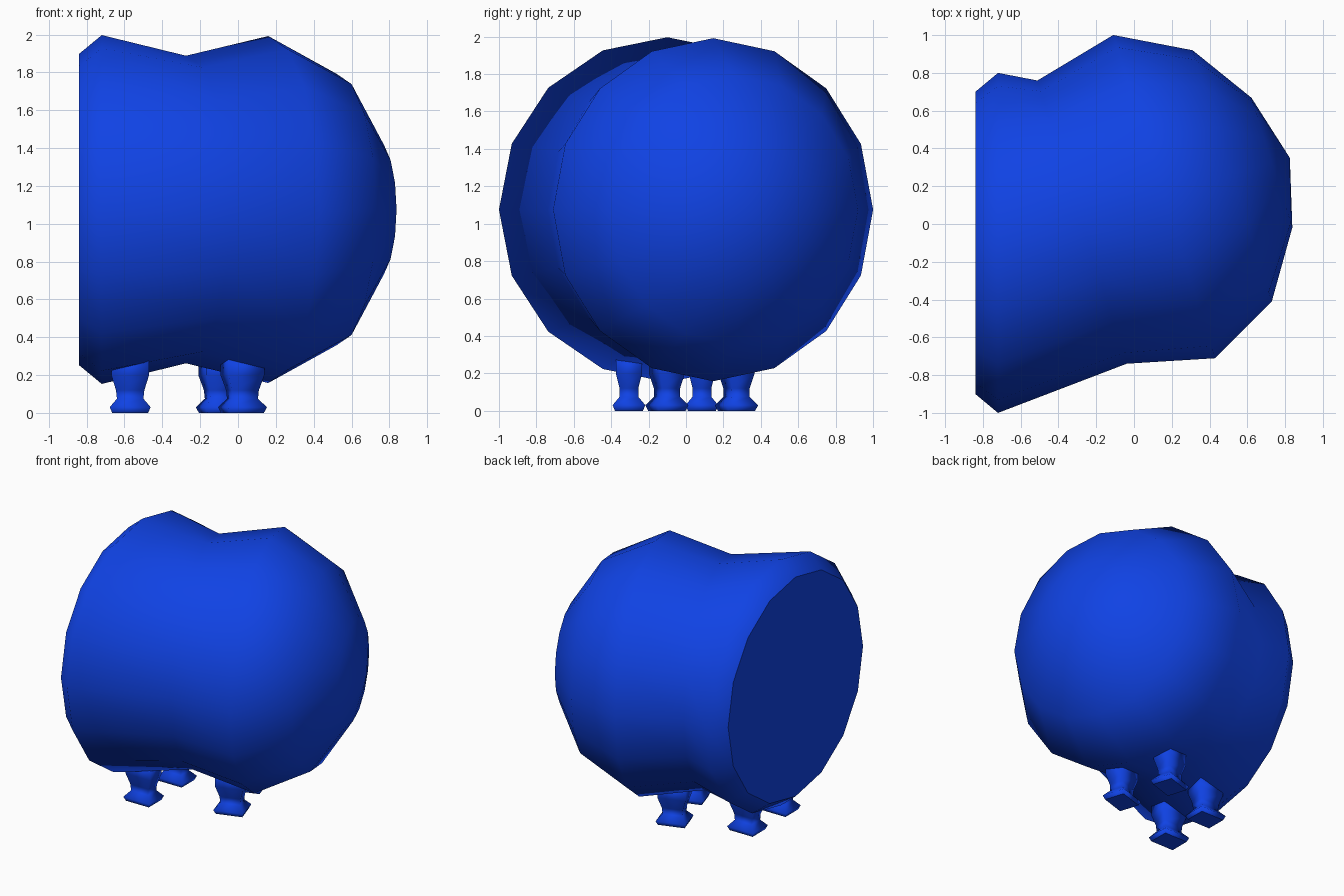
import bpy, bmesh
from math import sin, cos, pi, radians
from mathutils import Matrix, Vector

if "Cube" in bpy.data.objects:
    bpy.data.objects.remove(bpy.data.objects["Cube"])

blue = bpy.data.materials.new("blue")
blue.diffuse_color = (0.005, 0.055, 0.78, 1)
blue.use_nodes = True
blue.node_tree.nodes["Principled BSDF"].inputs["Base Color"].default_value = blue.diffuse_color
TILT = radians(17.5)


def loft(name, rings, pole=None, flat_cap=False):
    """Skin a list of point rings, closing the end with a cap or a pole."""
    bm = bmesh.new()
    vs = [[bm.verts.new(p) for p in ring] for ring in rings]
    n = len(vs[0])
    for a, b in zip(vs, vs[1:]):
        for i in range(n):
            j = (i + 1) % n
            bm.faces.new((a[i], a[j], b[j], b[i]))
    cap = bm.faces.new(vs[0][::-1])
    if pole:
        tip = bm.verts.new(pole)
        for i in range(n):
            bm.faces.new((vs[-1][i], vs[-1][(i + 1) % n], tip))
    else:
        bm.faces.new(vs[-1])
    bmesh.ops.recalc_face_normals(bm, faces=bm.faces)
    for f in bm.faces:
        f.smooth = True
    cap.smooth = not flat_cap
    me = bpy.data.meshes.new(name)
    bm.to_mesh(me)
    bm.free()
    me.materials.append(blue)
    ob = bpy.data.objects.new(name, me)
    bpy.context.collection.objects.link(ob)
    return ob


def body_ring(x, y, r_side, r_up, turn, n=16):
    rot = Matrix.Rotation(turn, 3, 'Z')
    return [Vector((x, y, 1.075)) + rot @ Vector((0, r_side * cos(2 * pi * i / n), r_up * sin(2 * pi * i / n)))
            for i in range(n)]


# Body: flat left end, pinched waist, domed right end turned to the back
loft("body", [body_ring(*r) for r in (
    (-0.84, -0.10, 0.80, 0.823, 0),
    (-0.72, -0.10, 0.90, 0.922, 0),
    (-0.275, 0.01, 0.786, 0.813, TILT),
    (0.16, 0.145, 0.897, 0.917, TILT),
    (0.52, 0.255, 0.697, 0.718, TILT),
    (0.73, 0.325, 0.36, 0.37, TILT))],
    pole=(0.825, 0.35, 1.075), flat_cap=True)

# Legs: square foot, narrow ankle, flared top; (height, half x, half y)
LEG = ((0.0, 0.095, 0.075), (0.03, 0.108, 0.087), (0.075, 0.07, 0.05),
       (0.12, 0.075, 0.05), (0.20, 0.10, 0.07), (0.30, 0.10, 0.07))
for end, cx, cy, turn in (("left", -0.57, -0.11, 0), ("right", -0.035, 0.084, TILT)):
    for side, off in (("front", -0.195), ("back", 0.195)):
        rings = [[(sx * hx, sy * hy, z) for sx, sy in ((-1, -1), (1, -1), (1, 1), (-1, 1))]
                 for z, hx, hy in LEG]
        leg = loft(f"{side}_{end}_leg", rings, flat_cap=True)
        leg.data.transform(Matrix.Translation((cx, cy, 0)) @ Matrix.Rotation(turn, 4, 'Z')
                           @ Matrix.Translation((0, off, 0)))
